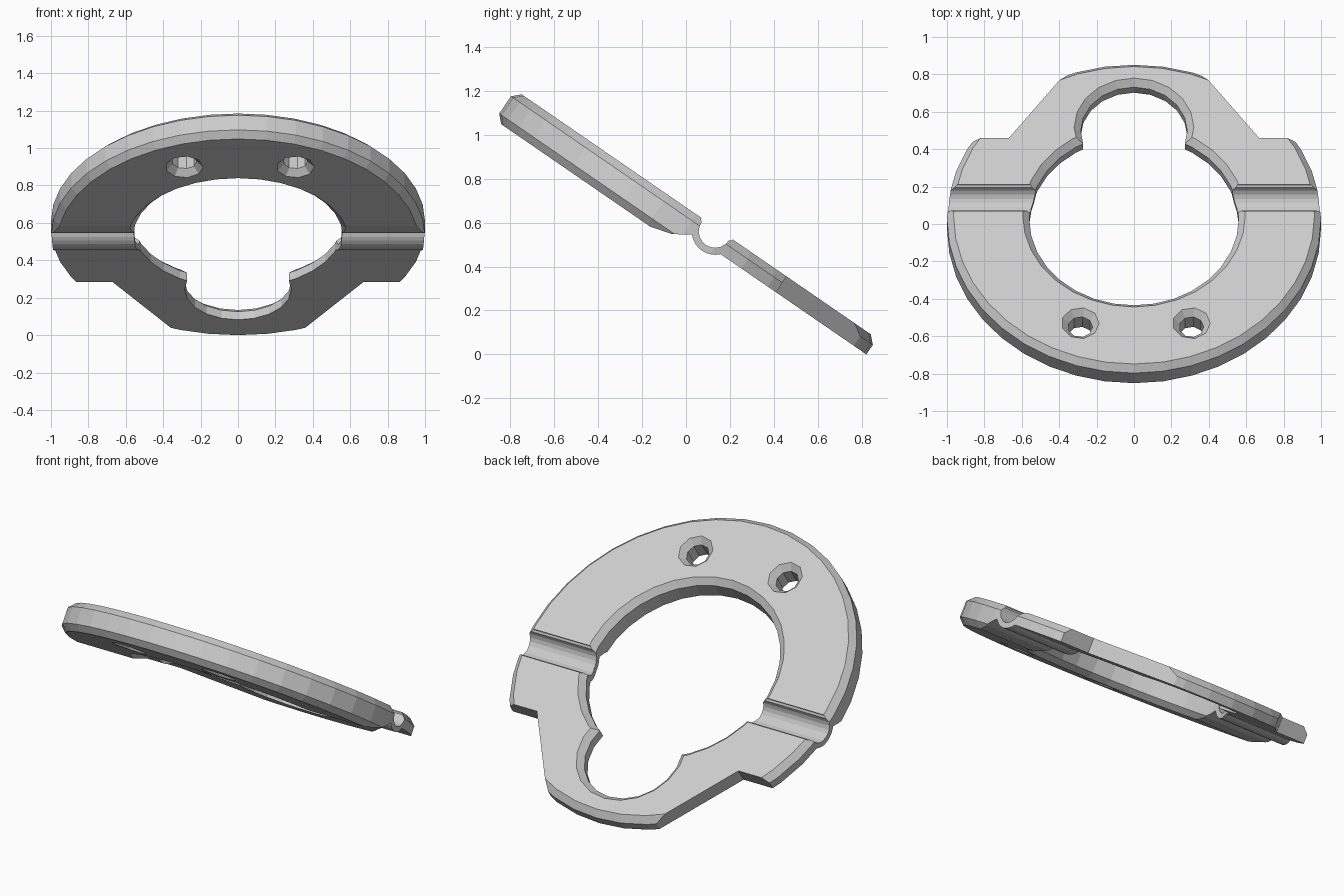
import bpy, bmesh
from math import sin, cos, pi, radians, sqrt
from mathutils import Matrix

if "Cube" in bpy.data.objects:
    bpy.data.objects.remove(bpy.data.objects["Cube"])

# Built in plate coordinates: x across, y along the plate, z through its thickness
TOP, BOT, THIN, CH = 0.552, 0.387, 0.465, 0.035


def make(name, bm):
    bmesh.ops.recalc_face_normals(bm, faces=bm.faces[:])
    me = bpy.data.meshes.new(name)
    bm.to_mesh(me)
    bm.free()
    ob = bpy.data.objects.new(name, me)
    bpy.context.collection.objects.link(ob)
    return ob


def lathe(name, profile, segs, x=0, y=0):
    """Closed solid from (radius, height) rings."""
    bm = bmesh.new()
    rings = [[bm.verts.new((x + r * cos(2 * pi * i / segs), y + r * sin(2 * pi * i / segs), h))
              for i in range(segs)] for r, h in profile]
    for a, b in zip(rings, rings[1:]):
        for i in range(segs):
            j = (i + 1) % segs
            bm.faces.new((a[i], a[j], b[j], b[i]))
    bm.faces.new(rings[0])
    bm.faces.new(rings[-1])
    return make(name, bm)


def prism(name, start, offset):
    """Polygon extruded along an offset."""
    bm = bmesh.new()
    f = bm.faces.new([bm.verts.new(p) for p in start])
    ext = bmesh.ops.extrude_face_region(bm, geom=[f])
    bmesh.ops.translate(bm, vec=offset, verts=[g for g in ext["geom"] if isinstance(g, bmesh.types.BMVert)])
    if not any(len(e.link_faces) == 2 and f in e.link_faces for e in f.edges):
        bm.faces.new(f.verts[:])
    return make(name, bm)


def hole_profile(r, both=True):
    low = [(r + CH + 0.1, BOT - 0.1), (r, BOT + CH)] if both else [(r, BOT - 0.1)]
    return low + [(r, TOP - CH), (r + CH + 0.1, TOP + 0.1)]


# Round plate with chamfered rims
plate = lathe("ring_plate", [(1 - CH, BOT), (1, BOT + CH), (1, TOP - CH), (1 - CH, TOP)], 40)
cutters = []

# Underside relief, leaving the thin half and the bulge below the groove
gy, gz, R, r = 0.115, 0.537, 0.107, 0.075
a0 = pi - 0.738
arc = [(gy + R * cos(t), gz + R * sin(t))
       for t in [pi + 0.738 + (pi - 2 * 0.738) * i / 8 for i in range(9)]]
relief = [(-0.167, 0.38), (-0.04, 0.415)] + arc + [(1.3, THIN), (1.3, 0.2), (-0.167, 0.2)]
cutters.append(prism("relief_cutter", [(-1.2, y, z) for y, z in relief], (2.4, 0, 0)))

# Cross groove with a small lip
groove = [(gy - 0.086, 0.6), (gy - 0.086, TOP - 0.006)]
groove += [(gy + r * cos(pi + pi * i / 10), gz + r * sin(pi + pi * i / 10)) for i in range(11)]
groove += [(gy + 0.086, TOP - 0.006), (gy + 0.086, 0.6)]
cutters.append(prism("groove_cutter", [(-1.2, y, z) for y, z in groove], (2.4, 0, 0)))

# Shoulders either side of the tab
for s in (-1, 1):
    pts = [(0.67, 0.5), (1.2, 0.5), (1.2, 1.2), (0.165, 1.2)]
    cutters.append(prism("shoulder_cutter", [(s * x, y, 0.2) for x, y in pts], (0, 0, 0.6)))

# Main opening, small lobe and two countersunk screw holes
cutters.append(lathe("opening_cutter", hole_profile(0.56), 32))
cutters.append(lathe("lobe_cutter", hole_profile(0.285, False), 20, 0, 0.57))
for x in (-0.287, 0.307):
    cutters.append(lathe("screw_hole_cutter", hole_profile(0.066), 9, x, -0.70))

for c in cutters:
    m = plate.modifiers.new(c.name, 'BOOLEAN')
    m.operation, m.solver, m.object = 'DIFFERENCE', 'EXACT', c
dg = bpy.context.evaluated_depsgraph_get()
mesh = bpy.data.meshes.new_from_object(plate.evaluated_get(dg))
plate.modifiers.clear()
plate.data = mesh
for c in cutters:
    bpy.data.objects.remove(c)

# Tilt the plate and stand it on the floor
mesh.transform(Matrix.Rotation(radians(-34.5), 4, 'X') @ Matrix.Translation((0, -0.327, 0)))
ys = [v.co.y for v in mesh.vertices]
low = min(v.co.z for v in mesh.vertices)
mesh.transform(Matrix.Translation((0, -(min(ys) + max(ys)) / 2, -low)))
